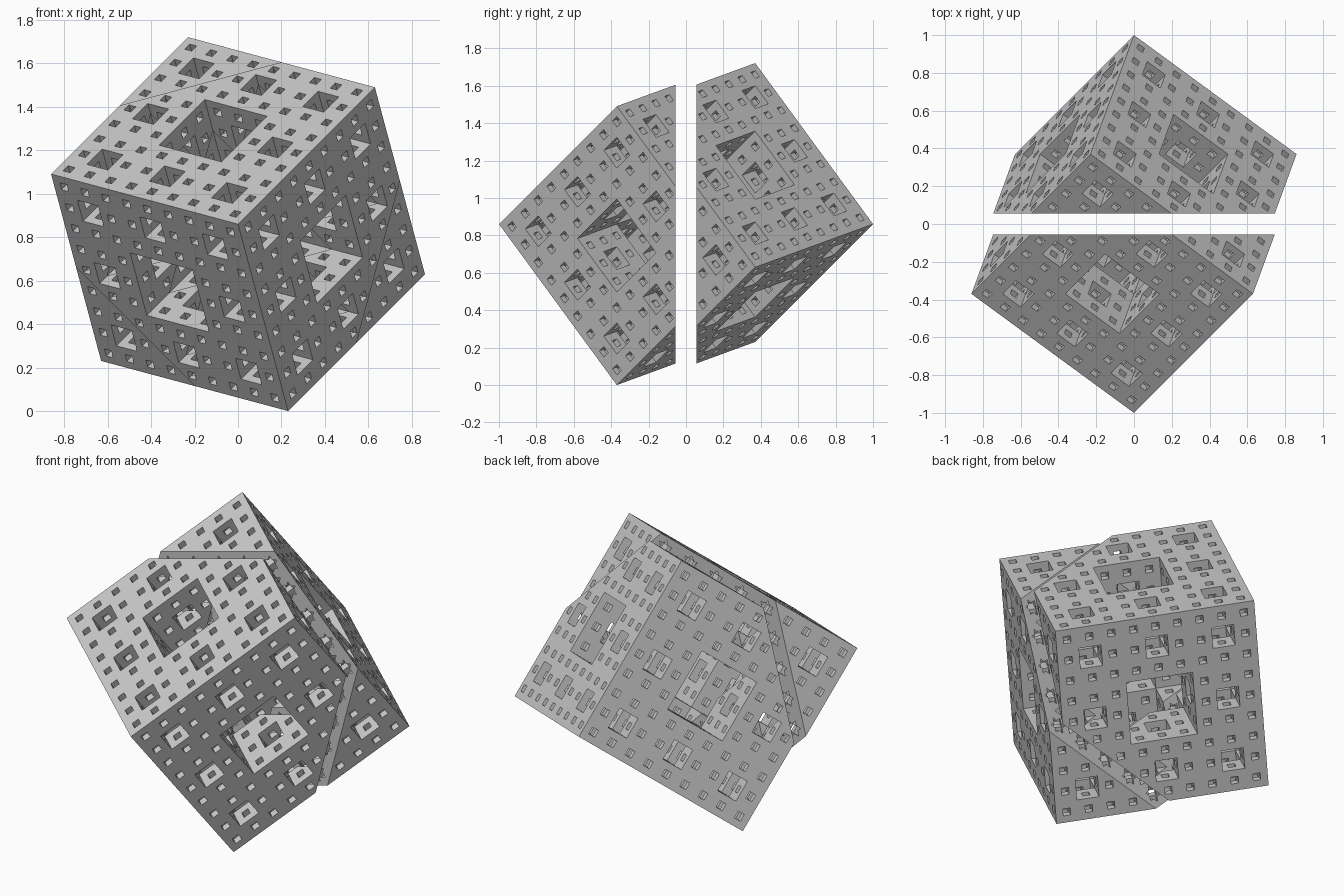
import bpy, bmesh, math
from itertools import product
from mathutils import Vector, Matrix

if "Cube" in bpy.data.objects:
    bpy.data.objects.remove(bpy.data.objects["Cube"], do_unlink=True)

LEVELS = 3
N = 3 ** LEVELS                        # cells along one edge
GAP = 0.055                            # shift of each half from the middle
SIDE = (2 - 2 * GAP) / math.sqrt(3)    # body diagonal lies along y
TILT = math.sqrt(2 / 3)
HEIGHT = SIDE * TILT * math.sin(math.radians(75))
MID = N * 3 / 2                        # cut plane: i + j + k = MID
NORMAL = Vector((1, 1, 1)).normalized()
U = Vector((1, -1, 0)).normalized()
V = NORMAL.cross(U)
AXES = [Vector((0, 0, 0)) for _ in range(3)]
for n, axis in enumerate(AXES):
    axis[n] = 1

grey = bpy.data.materials.new("light_grey")
grey.use_nodes = True
grey.diffuse_color = (0.58, 0.58, 0.58, 1)
grey.node_tree.nodes["Principled BSDF"].inputs["Base Color"].default_value = grey.diffuse_color


def solid(cell):
    """A cell is empty if two of its base-three digits are central at any level."""
    if min(cell) < 0 or max(cell) >= N:
        return False
    for _ in range(LEVELS):
        if sum(c % 3 == 1 for c in cell) >= 2:
            return False
        cell = [c // 3 for c in cell]
    return True


CELLS = [c for c in product(range(N), repeat=3) if solid(c)]
FILLED = set(CELLS)


def add_skin(bm):
    """Add a square wherever a filled cell meets an empty one."""
    cache = {}

    def vert(p):
        key = tuple(round(c) for c in p)
        if key not in cache:
            cache[key] = bm.verts.new(key)
        return cache[key]

    for cell in CELLS:
        for a, side in product(range(3), (0, 1)):
            beside = list(cell)
            beside[a] += 2 * side - 1
            if tuple(beside) in FILLED:
                continue
            b, c = AXES[(a + 1) % 3], AXES[(a + 2) % 3]
            p = Vector(cell) + AXES[a] * side
            ring = [p, p + b, p + b + c, p + c]
            bm.faces.new([vert(q) for q in (ring if side else ring[::-1])])


def add_cap(bm, front):
    """Close the cut with the triangle or hexagon of each cell it crosses."""
    low = math.floor(MID)
    for cell in CELLS:
        if not low - 2 <= sum(cell) <= low:
            continue
        points = []
        for corner in product((0, 1), repeat=3):
            if sum(cell) + sum(corner) == low:
                points += [Vector(cell) + Vector(corner) + AXES[a] / 2
                           for a in range(3) if corner[a] == 0]
        centre = sum(points, Vector()) / len(points)
        points.sort(key=lambda p: math.atan2((p - centre).dot(V), (p - centre).dot(U)))
        if not front:
            points.reverse()
        bm.faces.new([bm.verts.new(p) for p in points])


# Directions of the three edges that leave the front corner
edges = [Vector((TILT * math.cos(t), 1 / math.sqrt(3), TILT * math.sin(t)))
         for t in map(math.radians, (285, 165, 45))]
turn = Matrix(edges).transposed().to_4x4()


def build_half(name, front):
    bm = bmesh.new()
    add_skin(bm)
    bmesh.ops.bisect_plane(bm, geom=bm.verts[:] + bm.edges[:] + bm.faces[:], dist=1e-5,
                           plane_co=Vector((N, N, N)) / 2, plane_no=NORMAL,
                           clear_outer=front, clear_inner=not front)
    add_cap(bm, front)
    bmesh.ops.remove_doubles(bm, verts=bm.verts[:], dist=1e-3)
    place = (Matrix.Translation((0, -GAP if front else GAP, HEIGHT)) @ turn
             @ Matrix.Scale(SIDE / N, 4) @ Matrix.Translation(-Vector((N, N, N)) / 2))
    bm.transform(place)
    mesh = bpy.data.meshes.new(name)
    bm.to_mesh(mesh)
    bm.free()
    mesh.materials.append(grey)
    bpy.context.collection.objects.link(bpy.data.objects.new(name, mesh))


# Two halves of the fractal cube, parted across the diagonal
build_half("front_half", True)
build_half("back_half", False)
